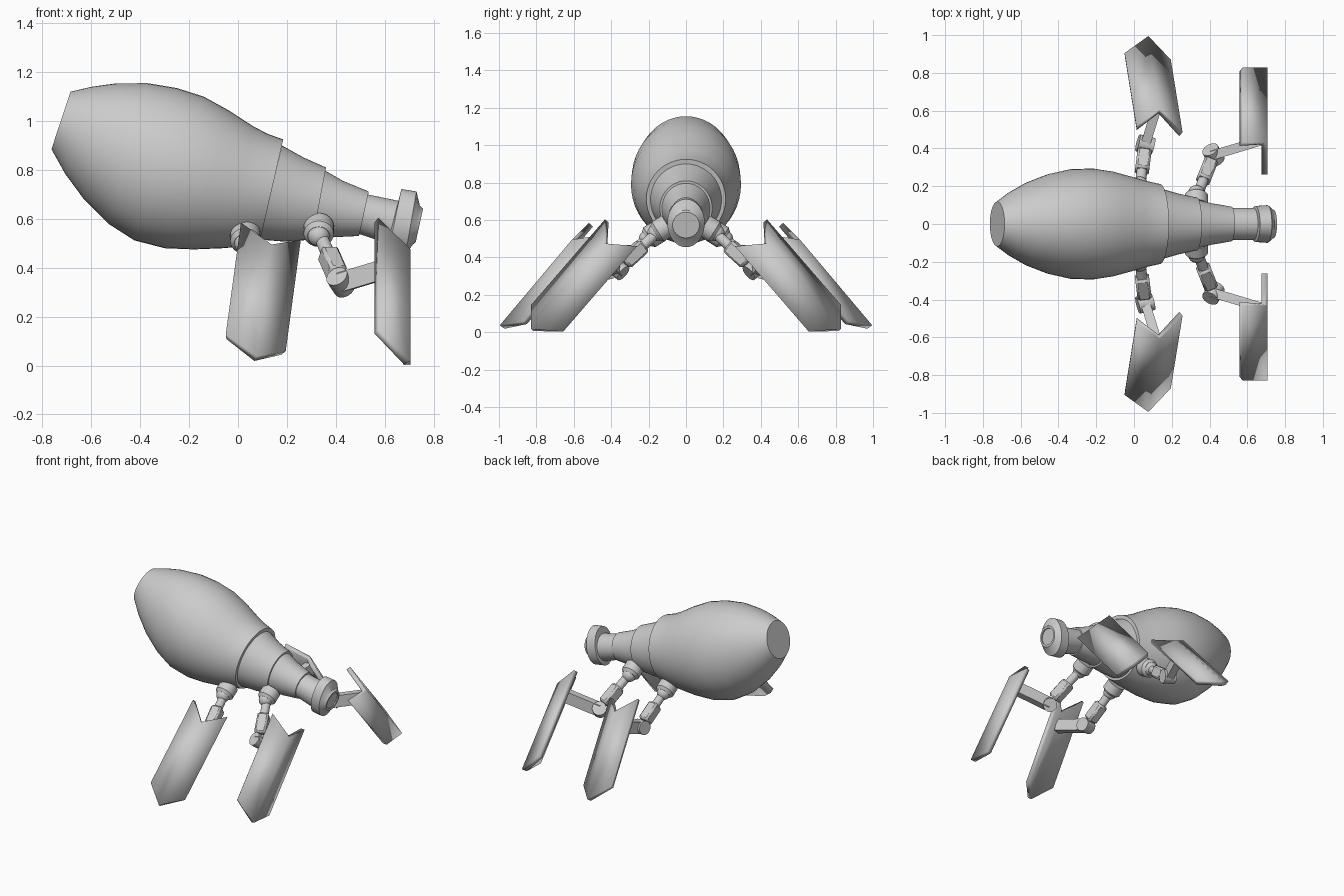
import bpy, bmesh, math
from mathutils import Vector, Matrix

if "Cube" in bpy.data.objects:
    bpy.data.objects.remove(bpy.data.objects["Cube"], do_unlink=True)

grey = bpy.data.materials.new("plain_grey")
grey.use_nodes = True
grey.diffuse_color = (0.6, 0.6, 0.6, 1)
grey.node_tree.nodes["Principled BSDF"].inputs["Base Color"].default_value = (0.6, 0.6, 0.6, 1)


def finish(name, bm, mirror=False, thickness=0, bevel=0):
    """Turn a bmesh into a shaded object with its modifiers."""
    mesh = bpy.data.meshes.new(name)
    bm.to_mesh(mesh)
    bm.free()
    obj = bpy.data.objects.new(name, mesh)
    bpy.context.collection.objects.link(obj)
    mesh.materials.append(grey)
    bpy.ops.object.select_all(action="DESELECT")
    obj.select_set(True)
    bpy.context.view_layer.objects.active = obj
    bpy.ops.object.shade_smooth_by_angle(angle=math.radians(35))
    if thickness:
        solid = obj.modifiers.new("thickness", "SOLIDIFY")
        solid.thickness, solid.offset, solid.use_even_offset = thickness, -1, True
    if bevel:
        mod = obj.modifiers.new("bevel", "BEVEL")
        mod.width, mod.segments = bevel, 1
    if mirror:
        mod = obj.modifiers.new("mirror", "MIRROR")
        mod.use_axis = (False, True, False)
    return obj


def loft(name, rings, sides=48):
    """Elliptical rings given by top x, z, bottom x, z and half width."""
    bm = bmesh.new()
    loops = []
    for tx, tz, bx, bz, w in rings:
        top, bottom = Vector((tx, 0, tz)), Vector((bx, 0, bz))
        mid, up, side = (top + bottom) / 2, (top - bottom) / 2, Vector((0, w, 0))
        loops.append([bm.verts.new(mid + up * math.cos(a) + side * math.sin(a))
                      for a in (2 * math.pi * i / sides for i in range(sides))])
    for a, b in zip(loops, loops[1:]):
        for i in range(sides):
            j = (i + 1) % sides
            bm.faces.new((a[i], a[j], b[j], b[i]))
    bm.faces.new(loops[0])
    bm.faces.new(loops[-1])
    bmesh.ops.recalc_face_normals(bm, faces=bm.faces)
    finish(name, bm)


def frame(a, b):
    d = b - a
    return Matrix.Translation((a + b) / 2) @ d.to_track_quat("Z", "Y").to_matrix().to_4x4()


def rod(name, a, b, r1, r2=None, sides=24):
    bm = bmesh.new()
    bmesh.ops.create_cone(bm, cap_ends=True, segments=sides, radius1=r1, radius2=r2 or r1,
                          depth=(b - a).length, matrix=frame(a, b))
    finish(name, bm, mirror=True)


def bar(name, a, b, width, height, bevel=0):
    bm = bmesh.new()
    size = Matrix.Diagonal((width, height, (b - a).length, 1))
    bmesh.ops.create_cube(bm, size=1, matrix=frame(a, b) @ size)
    finish(name, bm, mirror=True, bevel=bevel)


def ball(name, centre, radius):
    bm = bmesh.new()
    bmesh.ops.create_uvsphere(bm, u_segments=24, v_segments=12, radius=radius,
                              matrix=Matrix.Translation(centre))
    finish(name, bm, mirror=True)


# Tilted body in overlapping sections, from the rear to the nose
loft("rear_shell", [
    (-.685, 1.12, -.763, .885, .118), (-.60, 1.14, -.706, .783, .17),
    (-.50, 1.154, -.63, .68, .22), (-.37, 1.155, -.527, .578, .265),
    (-.25, 1.135, -.424, .512, .29), (-.14, 1.10, -.30, .48, .294),
    (-.04, 1.045, -.18, .475, .277), (.06, .98, -.06, .48, .247),
    (.12, .948, .01, .487, .228), (.185, .925, .088, .50, .212)])
loft("middle_section", [
    (.18, .90, .09, .515, .19), (.27, .85, .19, .507, .162), (.36, .81, .305, .515, .14)])
loft("front_section", [
    (.355, .798, .303, .525, .13), (.43, .755, .39, .525, .11), (.535, .712, .495, .53, .092)])
loft("neck", [(.53, .70, .49, .54, .085), (.665, .672, .61, .50, .085)])
loft("nose_flange", [
    (.66, .69, .61, .49, .085), (.668, .722, .615, .465, .095), (.73, .712, .685, .455, .1),
    (.744, .653, .715, .495, .08), (.757, .642, .727, .505, .072),
    (.754, .628, .73, .52, .06), (.746, .628, .722, .52, .06)])


def leg(name, socket, elbow, wrist, columns, drop):
    """Jointed arm carrying a folded plate; columns are its top corners."""
    socket, elbow, wrist, drop = map(Vector, (socket, elbow, wrist, drop))
    arm = elbow - socket
    way = Vector((0, .8, -.5)).normalized()
    rod(name + "_socket_base", socket - way * .05, socket + way * .012, .062)
    rod(name + "_socket_rim", socket + way * .012, socket + way * .03, .062, .046)
    ball(name + "_ball", socket + way * .025, .045)
    rod(name + "_stem", socket, socket + arm * .5, .028)
    bar(name + "_upper_arm", socket + arm * .4, socket + arm * .85, .075, .08, .012)
    axis = arm.cross(wrist - elbow).normalized() * .042
    rod(name + "_elbow", elbow - axis, elbow + axis, .046)
    bar(name + "_forearm", elbow, wrist, .05, .08)
    bm = bmesh.new()
    tops = [bm.verts.new(c) for c in columns]
    ends = [bm.verts.new(Vector(c) + drop) for c in columns]
    for i in range(2):
        bm.faces.new((tops[i], tops[i + 1], ends[i + 1], ends[i]))
    finish(name + "_folded_plate", bm, mirror=True, thickness=.03)


# Mirrored pairs of legs
leg("front_leg", (.33, .14, .545), (.42, .365, .34), (.685, .445, .42),
    [(.575, .433, .604), (.706, .433, .475), (.706, .262, .46)], (0, .395, -.457))
leg("middle_leg", (.03, .185, .515), (.06, .42, .335), (.125, .63, .40),
    [(.012, .52, .585), (.138, .61, .495), (.257, .485, .515)], (-.062, .385, -.457))
